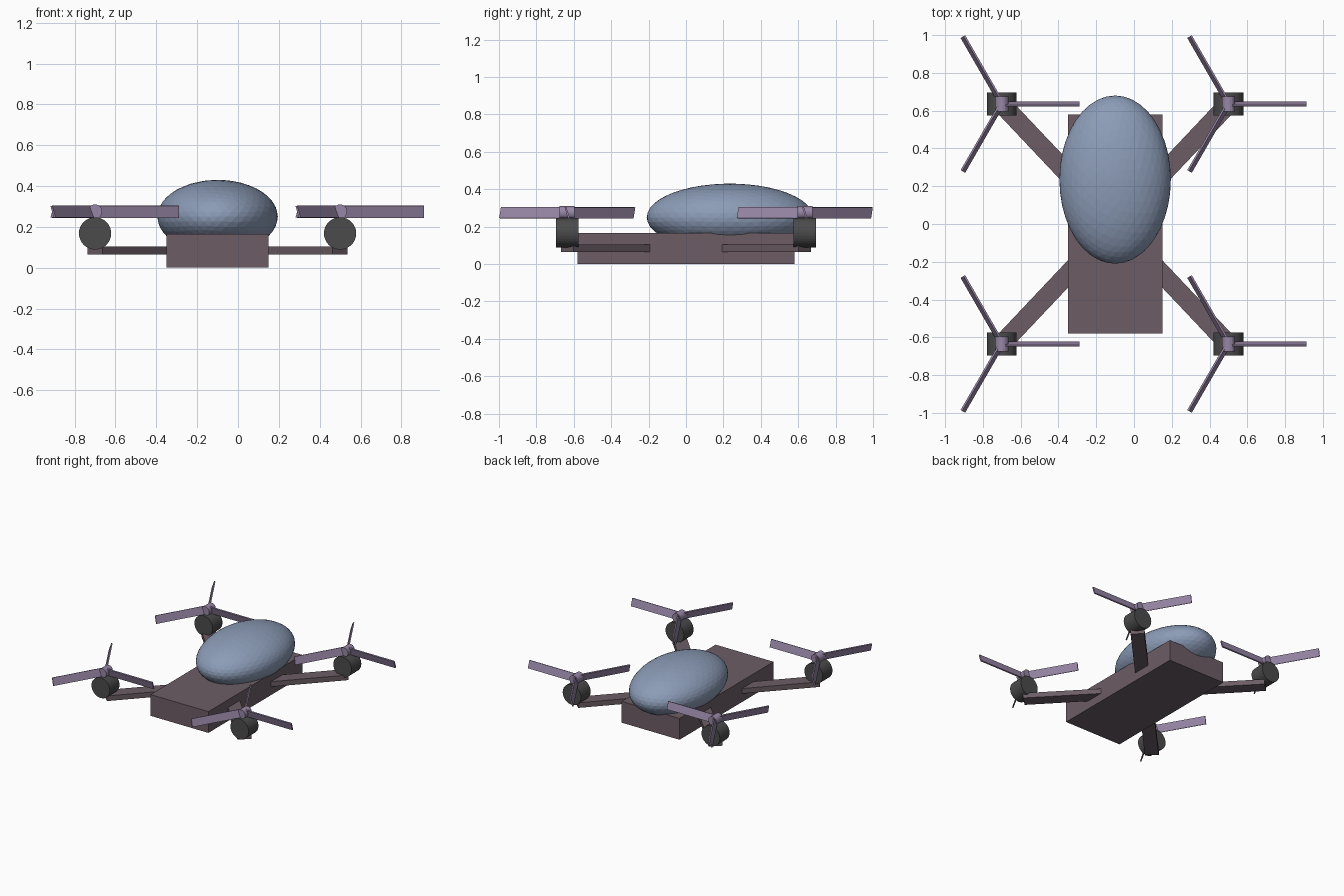
import bpy
from math import radians, atan2, hypot, pi
from mathutils import Matrix, Vector

if "Cube" in bpy.data.objects:
    bpy.data.objects.remove(bpy.data.objects["Cube"])


def material(name, rgb):
    m = bpy.data.materials.new(name)
    m.diffuse_color = (*rgb, 1)
    m.use_nodes = True
    m.node_tree.nodes["Principled BSDF"].inputs["Base Color"].default_value = m.diffuse_color
    return m


BODY = material("body_brown", (0.15, 0.11, 0.13))
BLUE = material("canopy_blue", (0.26, 0.33, 0.47))
DARK = material("motor_dark", (0.07, 0.07, 0.07))
PURPLE = material("rotor_purple", (0.31, 0.24, 0.38))


def finish(name, mat):
    ob = bpy.context.object
    ob.name = name
    ob.data.materials.append(mat)
    return ob


def box(name, size, matrix, mat):
    bpy.ops.mesh.primitive_cube_add(size=1)
    ob = finish(name, mat)
    ob.data.transform(Matrix.Diagonal((*size, 1)))
    ob.matrix_world = matrix
    return ob


def barrel(name, radius, length, loc, mat, sides):
    bpy.ops.mesh.primitive_cylinder_add(vertices=sides, radius=radius, depth=length,
                                        location=loc, rotation=(pi / 2, 0, 0))
    return finish(name, mat)


CX = -0.10          # the fuselage centre line
MX, MY = 0.60, 0.635  # motor offsets from it

# Fuselage slab
box("body", (0.5, 1.16, 0.166), Matrix.Translation((CX, 0, 0.083)), BODY)

# Ellipsoid canopy
bpy.ops.mesh.primitive_ico_sphere_add(subdivisions=4, radius=1, location=(CX, 0.235, 0.25))
canopy = finish("canopy", BLUE)
canopy.data.transform(Matrix.Diagonal((0.295, 0.445, 0.18, 1)))

for sx, side in ((-1, "left"), (1, "right")):
    for sy, end in ((-1, "front"), (1, "back")):
        tag = f"{end}_{side}"
        x, y = CX + sx * MX, sy * MY

        # Arm from under the canopy out to the motor
        length = hypot(MX, MY) * 0.8
        direction = Vector((sx * MX, sy * MY, 0)).normalized()
        mid = Vector((x, y, 0.085)) - direction * length / 2
        turn = Matrix.Rotation(atan2(sy * MY, sx * MX), 4, 'Z')
        box(f"arm_{tag}", (length, 0.10, 0.04), Matrix.Translation(mid) @ turn, BODY)

        # Motor and rotor hub, both lying along y
        barrel(f"motor_{tag}", 0.079, 0.12, (x, y, 0.168), DARK, 32)
        barrel(f"hub_{tag}", 0.035, 0.08, (x, y, 0.275), PURPLE, 24)

        # Three steeply pitched blades
        for i in range(3):
            m = (Matrix.Translation((x, y, 0.274))
                 @ Matrix.Rotation(radians(120 * i), 4, 'Z')
                 @ Matrix.Translation((0.206, 0, 0))
                 @ Matrix.Rotation(radians(-72), 4, 'X'))
            box(f"blade_{tag}_{i + 1}", (0.412, 0.06, 0.01), m, PURPLE)
